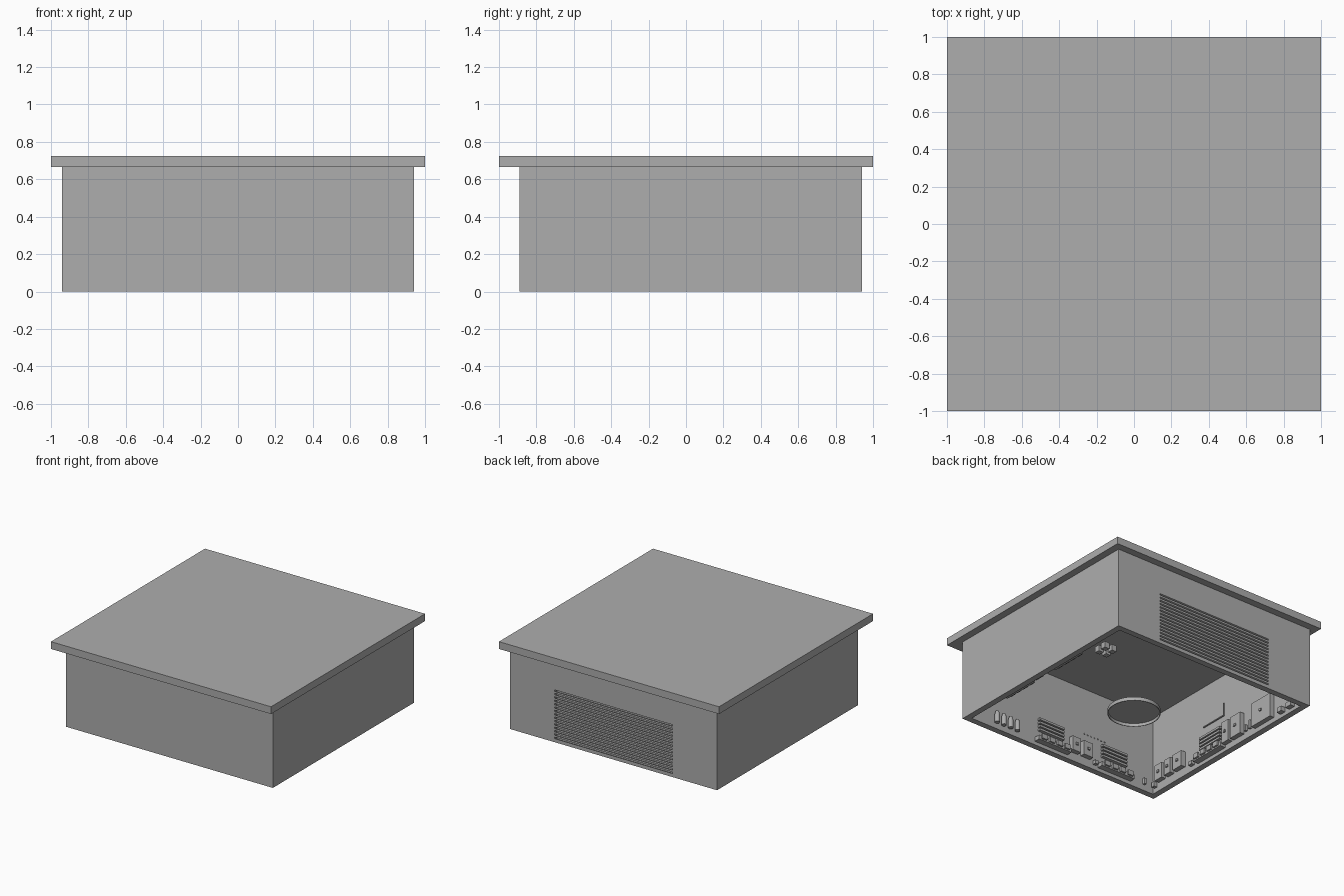
import bpy, bmesh, math
from mathutils import Vector

cube = bpy.data.objects.get("Cube")
if cube:
    bpy.data.objects.remove(cube, do_unlink=True)

grey = bpy.data.materials.new("light_grey")
grey.use_nodes = True
COLOUR = (0.42, 0.42, 0.42, 1)
grey.diffuse_color = COLOUR
grey.node_tree.nodes["Principled BSDF"].inputs["Base Color"].default_value = COLOUR


def finish(name, bm):
    bmesh.ops.recalc_face_normals(bm, faces=bm.faces)
    mesh = bpy.data.meshes.new(name)
    bm.to_mesh(mesh)
    bm.free()
    mesh.materials.append(grey)
    obj = bpy.data.objects.new(name, mesh)
    bpy.context.collection.objects.link(obj)
    return obj


def add_box(bm, lo, hi):
    verts = bmesh.ops.create_cube(bm, size=1)["verts"]
    for v in verts:
        v.co = Vector([(a + b) / 2 + c * (b - a) for a, b, c in zip(lo, hi, v.co)])


def box(name, lo, hi):
    bm = bmesh.new()
    add_box(bm, lo, hi)
    return finish(name, bm)


def lathe(name, profile, centre, steps=32):
    bm = bmesh.new()
    verts = [bm.verts.new((r, 0, z)) for r, z in profile]
    edges = [bm.edges.new(pair) for pair in zip(verts, verts[1:])]
    bmesh.ops.spin(bm, geom=verts + edges, cent=(0, 0, 0), axis=(0, 0, 1),
                   angle=math.tau, steps=steps)
    bmesh.ops.remove_doubles(bm, verts=bm.verts, dist=1e-4)
    bmesh.ops.translate(bm, verts=bm.verts, vec=centre)
    return finish(name, bm)


def cut(target, cutter):
    cutter.hide_render = True
    cutter.hide_viewport = True
    cutter.display_type = 'WIRE'
    mod = target.modifiers.new(cutter.name, 'BOOLEAN')
    mod.operation = 'DIFFERENCE'
    mod.solver = 'EXACT'
    mod.object = cutter


# Lid and open-bottomed housing
TOP = 0.665
box("lid", (-1, -1, TOP), (1, 1, 0.725))
housing = box("housing", (-0.94, -0.89, 0), (0.94, 0.94, TOP))
cut(housing, box("cavity_cutter", (-0.89, -0.84, -0.1), (0.89, 0.89, 0.8)))

# Sloping ventilation slits in the back wall
bm = bmesh.new()
for i in range(15):
    z = 0.015 + i * 0.0277
    profile = [(0.91, z), (0.91, z + 0.012), (0.95, z + 0.032), (0.95, z + 0.02)]
    face = bm.faces.new([bm.verts.new((-0.535, y, h)) for y, h in profile])
    extruded = bmesh.ops.extrude_face_region(bm, geom=[face])["geom"]
    moved = [g for g in extruded if isinstance(g, bmesh.types.BMVert)]
    bmesh.ops.translate(bm, verts=moved, vec=(1.07, 0, 0))
cut(housing, finish("vent_cutter", bm))

# Shallow round dish in the middle of the opening
dish = lathe("round_dish", [(0, 0.03), (0.2, 0.03), (0.2, 0), (0.195, 0),
                            (0.195, 0.025), (0, 0.025)], (0, 0, 0), 48)

# Each wall maps distance along it and depth from it to x and y
WALLS = {
    "front": lambda u, d: (u, -0.84 + d),
    "right": lambda u, d: (-0.89 + d, u),
    "left": lambda u, d: (0.89 - d, u),
    "back": lambda u, d: (u, 0.89 - d),
}


def wall_boxes(name, wall, parts):
    """Boxes given as (start, end, bottom, top, near depth, far depth)."""
    bm = bmesh.new()
    for u0, u1, z0, z1, d0, d1 in parts:
        a, b = WALLS[wall](u0, d0), WALLS[wall](u1, d1)
        lo = [min(p, q) for p, q in zip(a, b)]
        hi = [max(p, q) for p, q in zip(a, b)]
        add_box(bm, lo + [z0], hi + [z1])
    return finish(wall + "_" + name, bm)


def grille(wall, u, z):
    wall_boxes("grille", wall, [(u - 0.12, u + 0.12, z + i * 0.03, z + i * 0.03 + 0.018, 0, 0.025)
                                for i in range(4)])


def rail(wall, u, z=0.03):
    parts = [(u - 0.16, u + 0.16, z, z + 0.035, 0, 0.05)]
    parts += [(u + k * 0.075 - 0.025, u + k * 0.075 + 0.025, z + 0.01, z + 0.05, 0.05, 0.065)
              for k in (-1.5, -0.5, 0.5, 1.5)]
    wall_boxes("rail", wall, parts)


def switch(wall, u0, u1, z0, z1, depth=0.04):
    mid, mz = (u0 + u1) / 2, (z0 + z1) / 2
    wall_boxes("switch_box", wall, [(u0, u1, z0, z1, 0, depth),
                                    (mid - 0.01, mid + 0.01, mz - 0.01, mz + 0.01, depth, depth + 0.01)])


# Front inner wall fittings
for u in (0.12, -0.5):
    grille("front", u, 0.13)
    rail("front", u - 0.01)
switch("front", -0.15, -0.07, 0.07, 0.19)
switch("front", -0.27, -0.18, 0.07, 0.19)
wall_boxes("rivets", "front", [(-0.22 - i * 0.033, -0.212 - i * 0.033, 0.27, 0.278, 0, 0.006)
                               for i in range(7)])
wall_boxes("clips", "front", [(-0.33, -0.3, 0.04, 0.07, 0, 0.03), (-0.81, -0.79, 0.05, 0.1, 0, 0.02)])
for i in range(4):
    peg = lathe("peg", [(0, 0.04), (0.02, 0.04), (0.02, 0.11), (0.012, 0.135), (0, 0.14)],
                (0.66 - i * 0.066, -0.815, 0), 16)

# Right inner wall fittings
for u0, u1 in ((-0.77, -0.69), (-0.66, -0.59), (-0.56, -0.46)):
    switch("right", u0, u1, 0.07, 0.2)
for u0, u1 in ((0.01, 0.09), (0.11, 0.23)):
    switch("right", u0, u1, 0.05, 0.23)
switch("right", 0.36, 0.58, 0.04, 0.24)
grille("right", -0.15, 0.12)
rail("right", -0.15)
wall_boxes("clips", "right", [(-0.39, -0.35, 0.04, 0.07, 0, 0.03), (0.25, 0.27, 0.06, 0.11, 0, 0.02),
                              (0.3, 0.32, 0.06, 0.13, 0, 0.02), (-0.82, -0.79, 0.04, 0.08, 0, 0.03),
                              (0.66, 0.71, 0.03, 0.07, 0, 0.04), (0.76, 0.82, 0.03, 0.07, 0, 0.04)])
wall_boxes("conduit", "right", [(-0.24, 0, 0.31, 0.318, 0, 0.01), (-0.008, 0, 0.318, 0.42, 0, 0.01)])

# Left and back inner wall fittings
rail("left", -0.32)
rail("left", 0.24)
switch("left", -0.13, -0.05, 0.03, 0.17)
wall_boxes("clips", "left", [(0, 0.04, 0.03, 0.07, 0, 0.03)])
wall_boxes("clips", "back", [(s * u - 0.03, s * u + 0.03, 0.03, 0.07, 0, 0.04)
                             for s in (-1, 1) for u in (0.66, 0.78)])

# Cluster of four small blocks near the left back corner
for i in (-1, 1):
    for j in (-1, 1):
        x, y = 0.723 + i * 0.035, 0.531 + j * 0.035
        box("small_block", (x - 0.022, y - 0.022, 0.03), (x + 0.022, y + 0.022, 0.08))

# Smooth the round parts
bpy.ops.object.select_all(action='DESELECT')
for obj in bpy.context.collection.objects:
    if obj.name.startswith(("peg", "round_dish")):
        obj.select_set(True)
        bpy.context.view_layer.objects.active = obj
bpy.ops.object.shade_smooth_by_angle()
